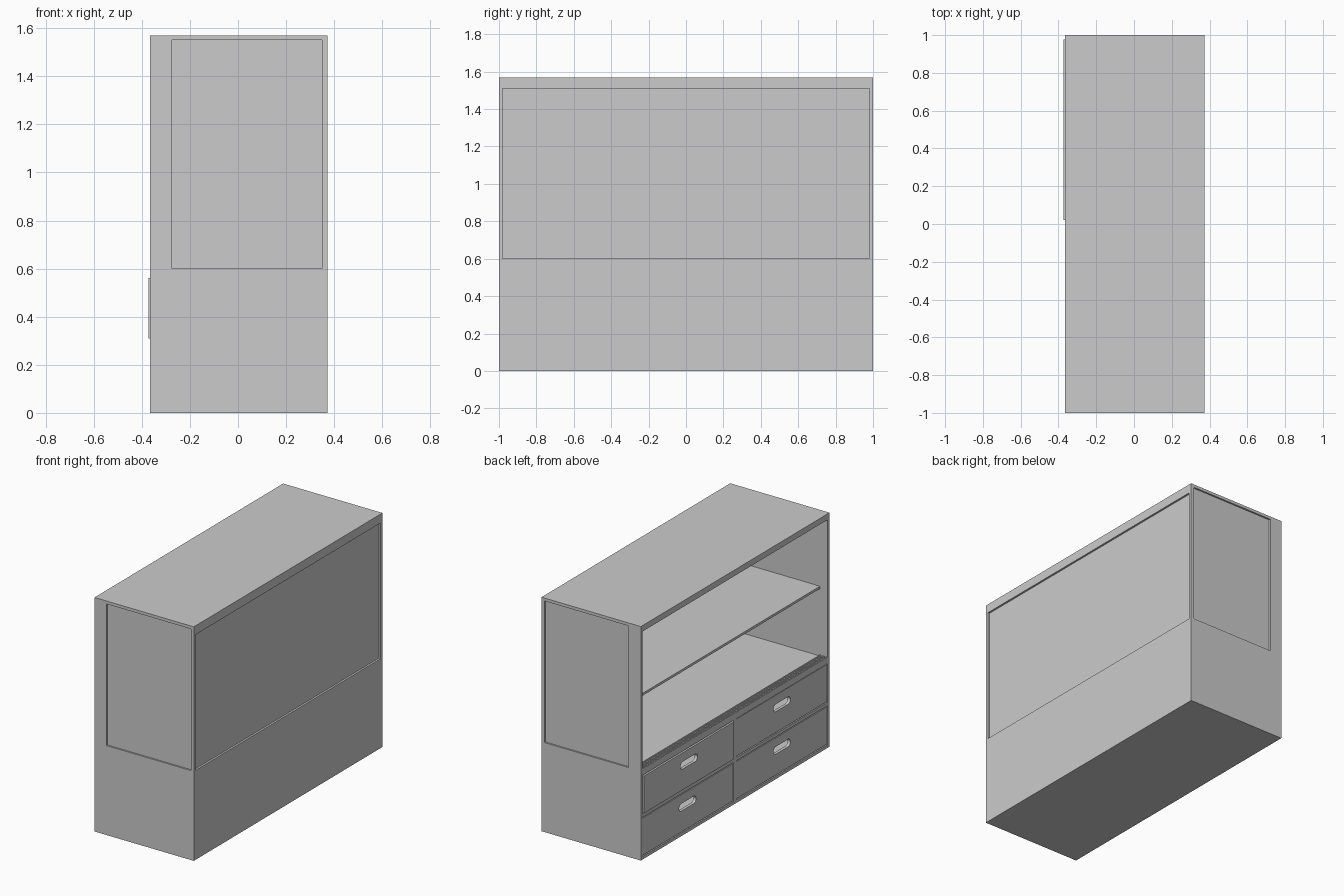
import bpy, bmesh, math

if "Cube" in bpy.data.objects:
    bpy.data.objects.remove(bpy.data.objects["Cube"])

XF, XB = -0.365, 0.372      # open face (-x) and closed back (+x)
H = 1.57


def box(name, x, y, z):
    bm = bmesh.new()
    bmesh.ops.create_cube(bm, size=1)
    for v in bm.verts:
        for i, r in enumerate((x, y, z)):
            v.co[i] = r[0] if v.co[i] < 0 else r[1]
    me = bpy.data.meshes.new(name)
    bm.to_mesh(me)
    bm.free()
    ob = bpy.data.objects.new(name, me)
    bpy.context.collection.objects.link(ob)
    return ob


def both_sides(name, x, y, z):
    box(name + "_left", x, y, z)
    box(name + "_right", x, (-y[1], -y[0]), z)


def slot_cutter(name, x, y, z, half_len, r):
    # stadium-shaped prism along x
    bm = bmesh.new()
    ring = []
    for i in range(26):
        k = i if i < 13 else i - 1
        a = -math.pi / 2 + k * math.pi / 12
        c = half_len - r if i < 13 else r - half_len
        ring.append(bm.verts.new((x - 0.03, y + c + r * math.cos(a), z + r * math.sin(a))))
    face = bm.faces.new(ring)
    ext = bmesh.ops.extrude_face_region(bm, geom=[face])
    for v in ext["geom"]:
        if isinstance(v, bmesh.types.BMVert):
            v.co.x += 0.08
    bmesh.ops.recalc_face_normals(bm, faces=bm.faces)
    me = bpy.data.meshes.new(name)
    bm.to_mesh(me)
    bm.free()
    ob = bpy.data.objects.new(name, me)
    bpy.context.collection.objects.link(ob)
    ob.hide_render = True
    return ob


# base carcass
box("base_bottom", (XF, XB), (-1, 1), (0, 0.02))
box("base_back", (0.35, XB), (-1, 1), (0.02, 0.6))
both_sides("base_side", (XF, 0.35), (0.98, 1), (0.02, 0.6))
box("display_floor", (XF, 0.35), (-0.98, 0.98), (0.565, 0.6))
box("drawer_divider", (XF, 0.35), (-0.016, 0.016), (0.02, 0.565))
both_sides("drawer_rail", (XF, 0.35), (0.016, 0.98), (0.283, 0.305))

# upper frame
box("top_board", (XF, XB), (-1, 1), (1.55, H))
both_sides("front_post", (XF, -0.275), (0.98, 1), (0.6, 1.55))
both_sides("back_post", (0.35, XB), (0.98, 1), (0.6, 1.55))
box("back_top_rail", (0.35, XB), (-0.98, 0.98), (1.51, 1.55))

# inset wall panels
both_sides("side_panel", (-0.275, 0.35), (0.982, 0.989), (0.6, 1.55))
box("back_panel", (0.352, 0.359), (-0.98, 0.98), (0.6, 1.51))

# sliding door tracks, top and bottom
for i, x in enumerate((XF, -0.34, -0.315)):
    box(f"lower_track_{i}", (x, x + 0.008), (-0.98, 0.98), (0.6, 0.61))
    box(f"upper_track_{i}", (x, x + 0.008), (-0.98, 0.98), (1.53, 1.55))

# shelf
box("shelf", (-0.307, 0.352), (-0.982, 0.982), (1.052, 1.068))

# drawers with slot handles; one is pulled slightly out
for row, z0 in (("lower", 0.025), ("upper", 0.31)):
    for side, s in (("left", 1), ("right", -1)):
        name = f"{row}_{side}_drawer"
        xf = -0.372 if (row, s) == ("upper", 1) else -0.362
        y0, y1 = sorted((s * 0.02, s * 0.976))
        z1 = z0 + 0.25
        front = box(name + "_front", (xf, xf + 0.02), (y0, y1), (z0, z1))
        cut = slot_cutter(name + "_slot_cutter", xf, s * 0.5, z0 + 0.165, 0.09, 0.025)
        m = front.modifiers.new("slot", 'BOOLEAN')
        m.object = cut
        m.operation = 'DIFFERENCE'
        m.solver = 'EXACT'
        xi, xe = xf + 0.02, 0.33
        box(name + "_bottom", (xi, xe), (y0 + 0.02, y1 - 0.02), (z0 + 0.01, z0 + 0.02))
        box(name + "_back", (xe - 0.015, xe), (y0 + 0.035, y1 - 0.035), (z0 + 0.02, z1 - 0.03))
        for k, y in enumerate((y0 + 0.02, y1 - 0.035)):
            box(f"{name}_side_{k}", (xi, xe), (y, y + 0.015), (z0 + 0.02, z1 - 0.03))
